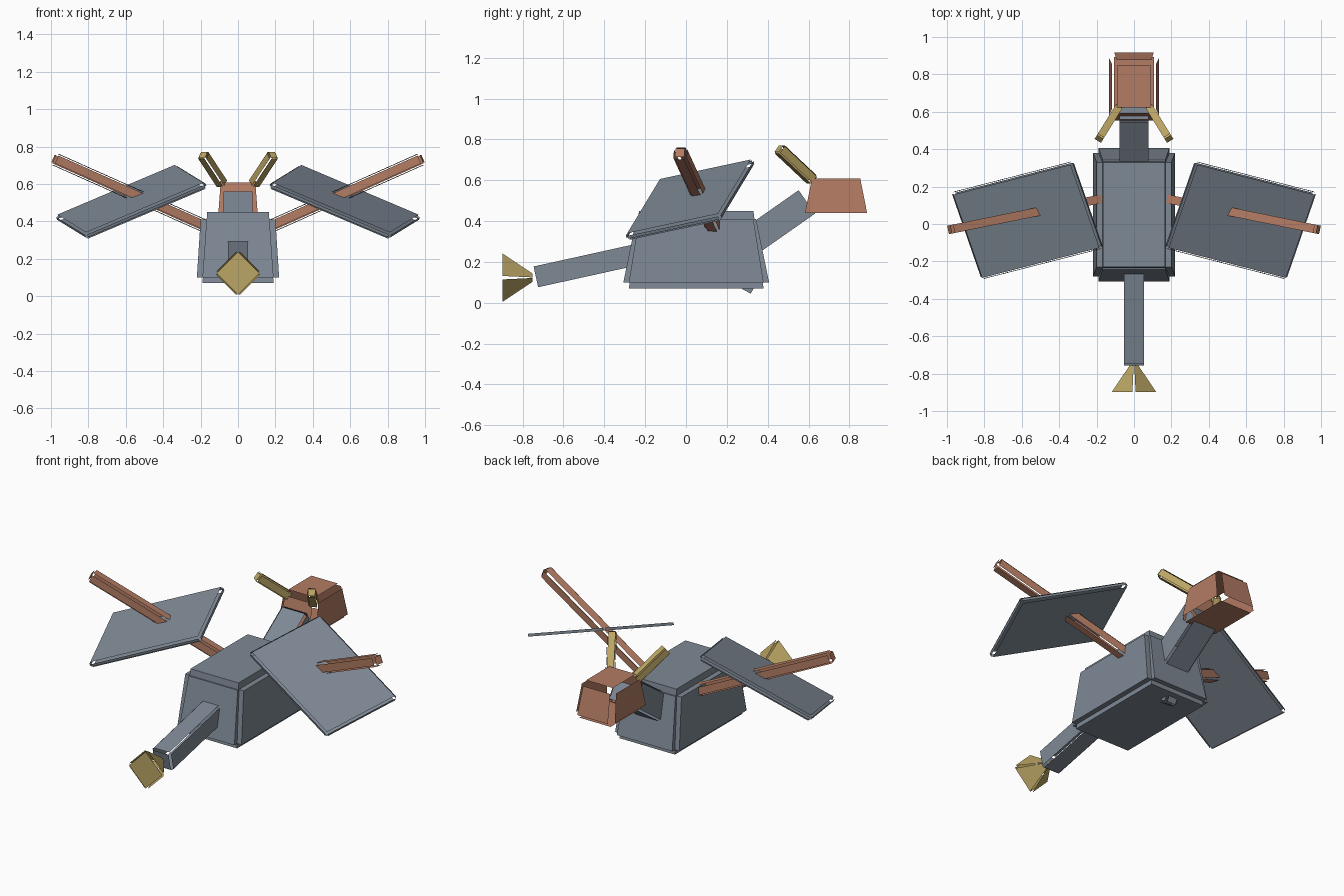
import bpy
from mathutils import Vector, Matrix

cube = bpy.data.objects.get("Cube")
if cube:
    bpy.data.objects.remove(cube, do_unlink=True)


def material(name, rgb):
    mat = bpy.data.materials.new(name)
    mat.use_nodes = True
    mat.diffuse_color = (*rgb, 1)
    mat.node_tree.nodes["Principled BSDF"].inputs["Base Color"].default_value = (*rgb, 1)
    return mat


SLATE = material("slate grey", (0.21, 0.25, 0.30))
CLAY = material("clay brown", (0.45, 0.20, 0.125))
GOLD = material("dull gold", (0.50, 0.38, 0.13))


def panel_box(name, mat, frame, low, high, half, gap=0.0):
    """Tapered box of six flat panels, each shrunk by gap at its borders.
    low and high are the half sizes at the two ends of local z."""
    size = [(low[0] + high[0]) / 2, (low[1] + high[1]) / 2, half]
    verts, faces = [], []
    for axis in range(3):
        for side in (-1, 1):
            a, b = (axis + 1) % 3, (axis + 2) % 3
            ring = [(-1, -1), (1, -1), (1, 1), (-1, 1)]
            for i, j in (ring if side > 0 else ring[::-1]):
                p = [0, 0, 0]
                p[axis] = side
                p[a] = i * (1 - gap / size[a])
                p[b] = j * (1 - gap / size[b])
                t = (p[2] + 1) / 2
                x = p[0] * (low[0] + (high[0] - low[0]) * t)
                y = p[1] * (low[1] + (high[1] - low[1]) * t)
                verts.append(frame @ Vector((x, y, p[2] * half)))
            n = len(verts)
            faces.append((n - 4, n - 3, n - 2, n - 1))
    mesh = bpy.data.meshes.new(name)
    mesh.from_pydata(verts, [], faces)
    mesh.materials.append(mat)
    obj = bpy.data.objects.new(name, mesh)
    bpy.context.collection.objects.link(obj)
    return obj


def frame_from(x, y, z, centre):
    rot = Matrix((x.normalized(), y.normalized(), z.normalized())).transposed()
    return Matrix.Translation(centre) @ rot.to_4x4()


def bar(name, mat, start, end, low, high=None, gap=0.01, up=(0, 0, 1)):
    """Panel box running from start to end."""
    start, end = Vector(start), Vector(end)
    z = end - start
    x = Vector(up).cross(z)
    frame = frame_from(x, z.cross(x), z, (start + end) / 2)
    return panel_box(name, mat, frame, low, high or low, z.length / 2, gap)


# Body: three crossing tapered blocks give the stepped edges
def body_block(name, low, high, bottom, top):
    frame = Matrix.Translation((0, 0.05, (bottom + top) / 2))
    panel_box(name, SLATE, frame, low, high, (top - bottom) / 2)


body_block("body_sides", (0.22, 0.33), (0.20, 0.28), 0.10, 0.41)
body_block("body_ends", (0.19, 0.357), (0.168, 0.293), 0.10, 0.41)
body_block("body_core", (0.19, 0.33), (0.165, 0.28), 0.07, 0.45)
bar("belly_peg", SLATE, (0, 0.2, 0.155), (0, 0.345, 0.075), (0.04, 0.05))

# Neck and head
bar("neck", SLATE, (0, 0.25, 0.255), (0, 0.60, 0.50), (0.088, 0.08))
panel_box("head", CLAY, Matrix.Translation((0, 0.735, 0.525)),
          (0.135, 0.187), (0.115, 0.135), 0.11, 0.026)

# Tail and its flared tip
bar("tail", SLATE, (0, -0.745, 0.125), (0, -0.2, 0.245), (0.063, 0.062))
bar("tail_tip", GOLD, (0, -0.905, 0.123), (0, -0.745, 0.123),
    (0.093, 0.093), (0.012, 0.012), 0.007, up=(1, 0, 1))

# Paired horns, arms and wing plates
for side, label in ((1, "left"), (-1, "right")):
    def mirrored(x, y, z):
        return Vector((side * x, y, z))

    bar(label + "_horn", GOLD, mirrored(0.085, 0.62, 0.60),
        mirrored(0.187, 0.455, 0.755), (0.026, 0.026), gap=0.006)
    bar(label + "_arm", CLAY, mirrored(0.16, 0.138, 0.367),
        mirrored(0.985, -0.03, 0.735), (0.033, 0.033))
    span = mirrored(0.637, -0.163, -0.27)
    chord = mirrored(0.152, 0.457, 0.10)
    normal = span.cross(chord)
    frame = frame_from(span, normal.cross(span), normal, mirrored(0.57, 0.02, 0.505))
    panel_box(label + "_wing", SLATE, frame, (0.36, 0.25), (0.36, 0.25), 0.018, 0.01)
